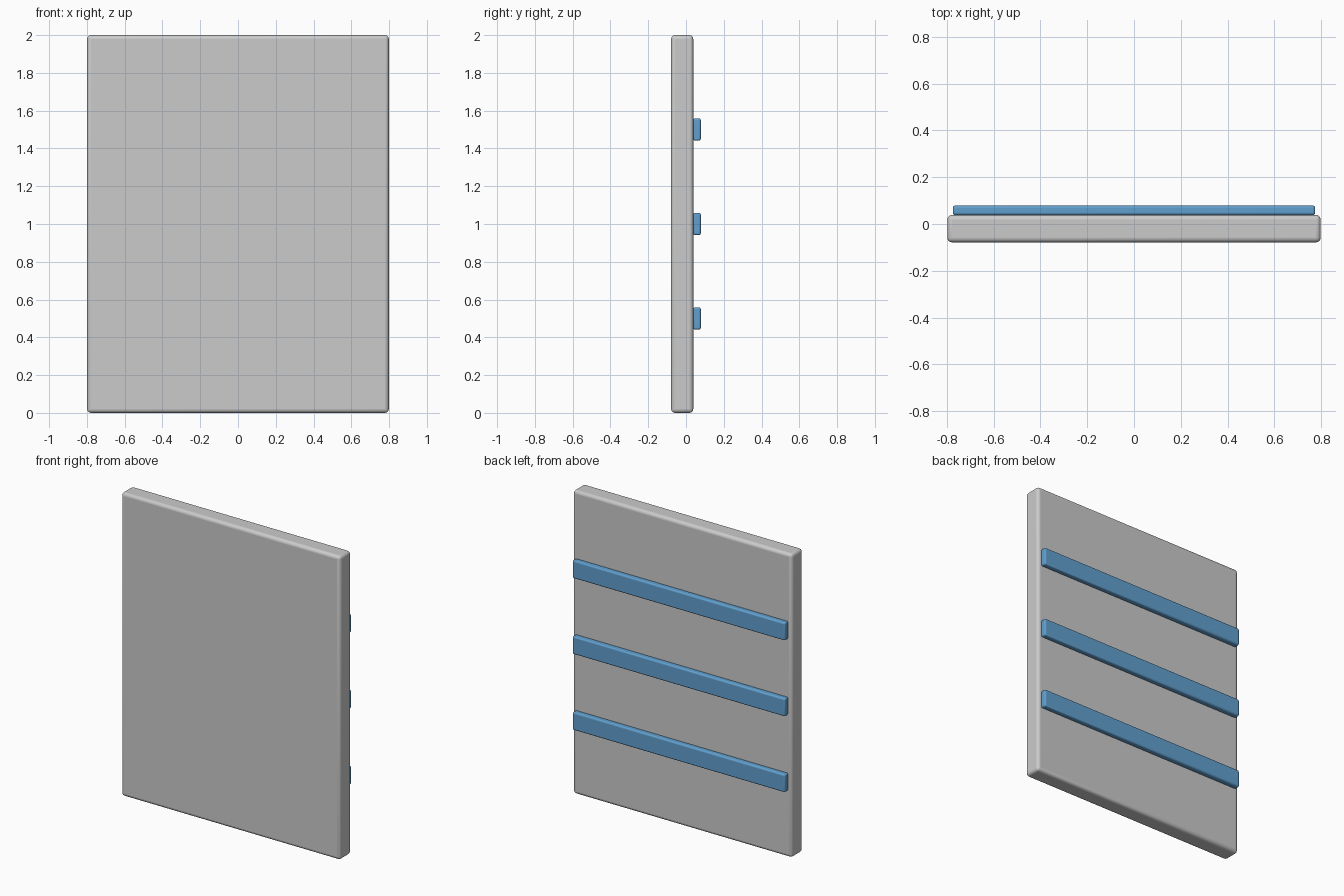
import bpy

if "Cube" in bpy.data.objects:
    bpy.data.objects.remove(bpy.data.objects["Cube"])


def rounded_box(name, size, center, radius, material=None):
    bpy.ops.mesh.primitive_cube_add(size=1, location=center)
    obj = bpy.context.object
    obj.name = name
    obj.scale = size
    bpy.ops.object.transform_apply(location=False, rotation=False, scale=True)
    bevel = obj.modifiers.new("soft_edges", 'BEVEL')
    bevel.width = radius
    bevel.segments = 4
    bpy.ops.object.shade_smooth_by_angle()
    if material:
        obj.data.materials.append(material)
    return obj


blue = bpy.data.materials.new("blue")
blue.diffuse_color = (0.12, 0.35, 0.62, 1)
blue.use_nodes = True
blue.node_tree.nodes["Principled BSDF"].inputs["Base Color"].default_value = blue.diffuse_color

# Upright slab
rounded_box("panel", (1.597, 0.117, 2.0), (0, -0.02, 1.0), 0.02)

# Three horizontal rails on the back face
for i in range(3):
    rounded_box(f"back_rail_{i + 1}", (1.55, 0.04, 0.118),
                (0, 0.0585, 0.5 + 0.5 * i), 0.01, blue)
